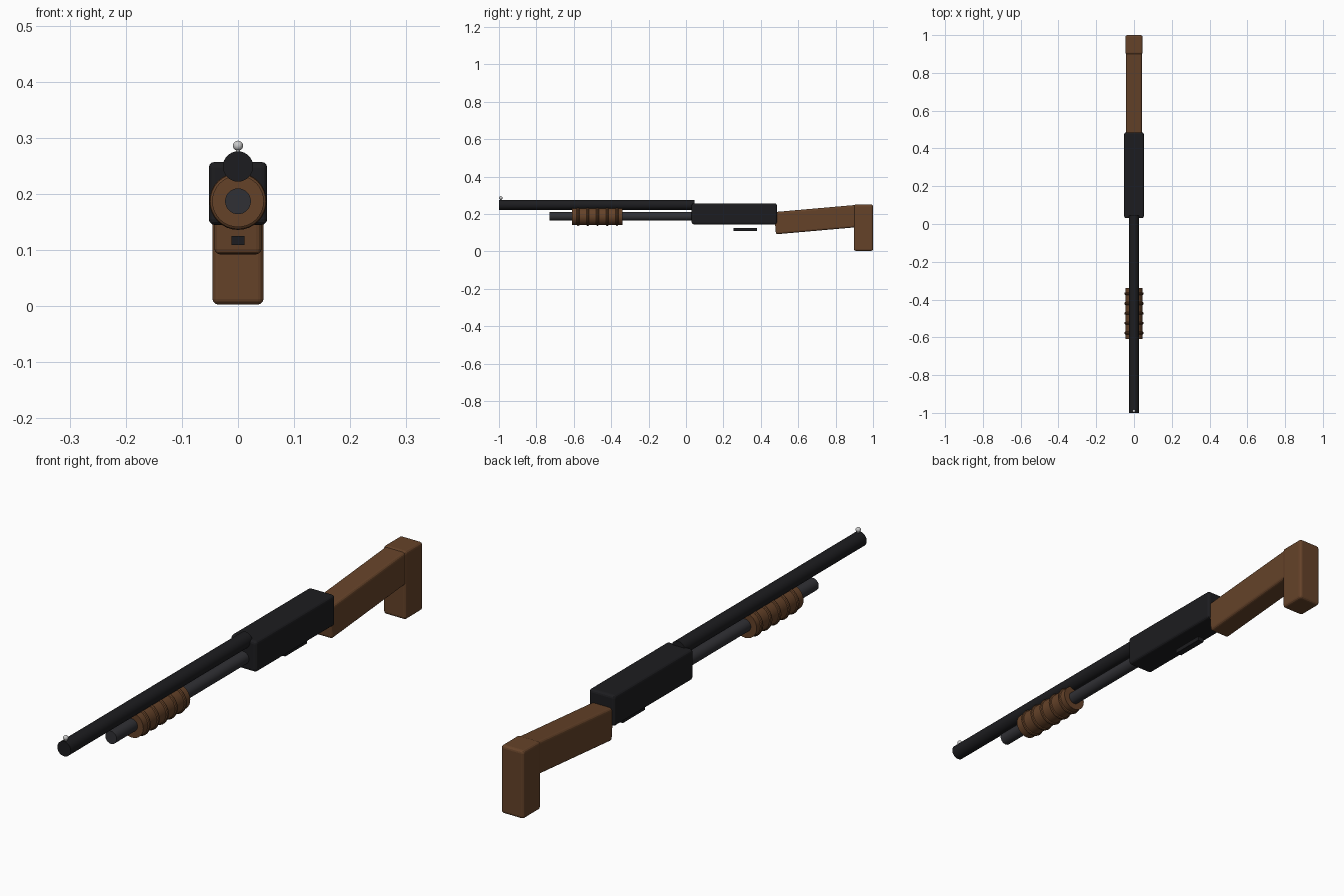
import bpy, math

if "Cube" in bpy.data.objects:
    bpy.data.objects.remove(bpy.data.objects["Cube"])


def material(name, rgb):
    m = bpy.data.materials.new(name)
    m.diffuse_color = (*rgb, 1)
    m.use_nodes = True
    m.node_tree.nodes["Principled BSDF"].inputs["Base Color"].default_value = m.diffuse_color
    return m


BLACK = material("black_steel", (0.012, 0.012, 0.014))
TUBE = material("tube_steel", (0.03, 0.03, 0.035))
WOOD = material("wood", (0.13, 0.055, 0.022))


def finish(name, mat, smooth=True):
    ob = bpy.context.object
    ob.name = name
    if mat:
        ob.data.materials.append(mat)
    if smooth:
        bpy.ops.object.shade_smooth_by_angle(angle=math.radians(35))
    return ob


def rod(name, y0, y1, z, r, mat, sides=32):
    bpy.ops.mesh.primitive_cylinder_add(vertices=sides, radius=r, depth=y1 - y0,
                                        location=(0, (y0 + y1) / 2, z),
                                        rotation=(math.pi / 2, 0, 0))
    return finish(name, mat)


def box(name, centre, size, mat, bevel=0.0, tilt=0.0):
    bpy.ops.mesh.primitive_cube_add(size=1, location=centre)
    ob = bpy.context.object
    ob.scale = size
    bpy.ops.object.transform_apply(location=False, rotation=False, scale=True)
    ob.rotation_euler.x = tilt
    if bevel:
        mod = ob.modifiers.new("bevel", 'BEVEL')
        mod.width = bevel
        mod.segments = 3
    return finish(name, mat, smooth=False)


# Barrel and magazine tube
rod("barrel", -1.0, 0.045, 0.249, 0.027, BLACK)
rod("magazine_tube", -0.73, 0.05, 0.187, 0.023, TUBE)

# Front bead sight on a short post
bpy.ops.mesh.primitive_cylinder_add(vertices=12, radius=0.004, depth=0.02,
                                    location=(0, -0.99, 0.276))
finish("sight_post", None)
bpy.ops.mesh.primitive_uv_sphere_add(segments=16, ring_count=10, radius=0.009,
                                     location=(0, -0.99, 0.286))
finish("sight_bead", None)

# Ribbed pump grip
rod("pump_grip", -0.61, -0.34, 0.187, 0.046, WOOD)
for i in range(5):
    bpy.ops.mesh.primitive_torus_add(major_segments=32, minor_segments=10,
                                     major_radius=0.043, minor_radius=0.008,
                                     location=(0, -0.577 + i * 0.052, 0.187),
                                     rotation=(math.pi / 2, 0, 0))
    finish(f"pump_rib_{i + 1}", WOOD)

# Receiver and trigger bar
box("receiver", (0, 0.258, 0.201), (0.104, 0.455, 0.112), BLACK, 0.01)
box("trigger_bar", (0, 0.317, 0.117), (0.024, 0.126, 0.016), BLACK)

# Sloping stock and upright butt
box("stock", (0, 0.695, 0.17), (0.084, 0.44, 0.119), WOOD, 0.01, math.radians(5))
box("butt", (0, 0.949, 0.127), (0.091, 0.102, 0.248), WOOD, 0.01)
